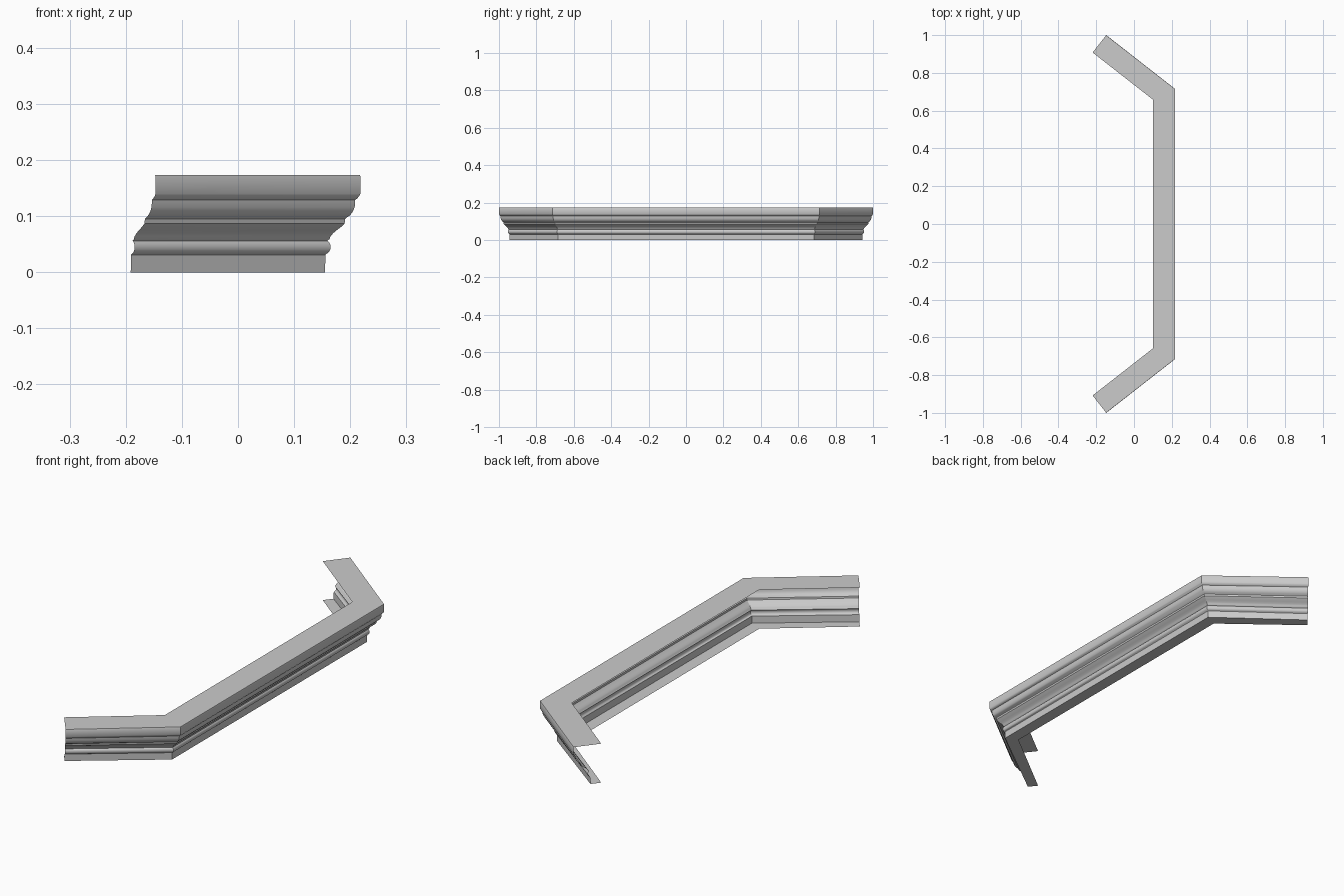
import bpy, bmesh, math

if "Cube" in bpy.data.objects:
    bpy.data.objects.remove(bpy.data.objects["Cube"])

# moulding section: (inset from outermost face, height), open at the back
WIDTH = 0.117
profile = [(WIDTH, 0.0), (0.063, 0.0), (0.062, 0.031), (0.060, 0.033)]
# rounded bead
for i in range(7):
    a = math.radians(-75 + 25 * i)
    profile.append((0.0605 - 0.0075 * math.cos(a), 0.045 + 0.0115 * math.sin(a)))
# sweeping curve, small fillet, cove and top fascia
profile += [(0.055, 0.059), (0.053, 0.064), (0.049, 0.069), (0.042, 0.075),
            (0.034, 0.081), (0.028, 0.087), (0.027, 0.095), (0.025, 0.097),
            (0.019, 0.101), (0.014, 0.107), (0.010, 0.116), (0.009, 0.129),
            (0.006, 0.131), (0.002, 0.136), (0.0, 0.140),
            (0.0, 0.171), (0.001, 0.173), (WIDTH, 0.173)]

# plan path of the outermost face
X_FRONT, X_END, Y_END = 0.218, -0.147, 1.0
ANGLE = math.radians(38)
NX, NY = math.sin(ANGLE), math.cos(ANGLE)
Y_CORNER = Y_END - (X_FRONT - X_END) * math.tan(ANGLE)
MITRE = math.tan((math.pi / 2 - ANGLE) / 2)


def section(d, z):
    """Four path stations for one profile point."""
    e = d if d == WIDTH else d * 1.14
    end = (X_END - e * NX, Y_END - e * NY)
    corner = (X_FRONT - d, Y_CORNER - d * MITRE)
    return [(end[0], -end[1], z), (corner[0], -corner[1], z),
            (corner[0], corner[1], z), (end[0], end[1], z)]


bm = bmesh.new()
rows = [[bm.verts.new(p) for p in section(d, z)] for d, z in profile]
for r0, r1 in zip(rows, rows[1:]):
    for i in range(3):
        bm.faces.new((r0[i], r0[i + 1], r1[i + 1], r1[i]))
mesh = bpy.data.meshes.new("cornice_moulding")
bm.to_mesh(mesh)
bm.free()
obj = bpy.data.objects.new("cornice_moulding", mesh)
bpy.context.collection.objects.link(obj)
bpy.context.view_layer.objects.active = obj
obj.select_set(True)
bpy.ops.object.shade_smooth_by_angle(angle=math.radians(30))
